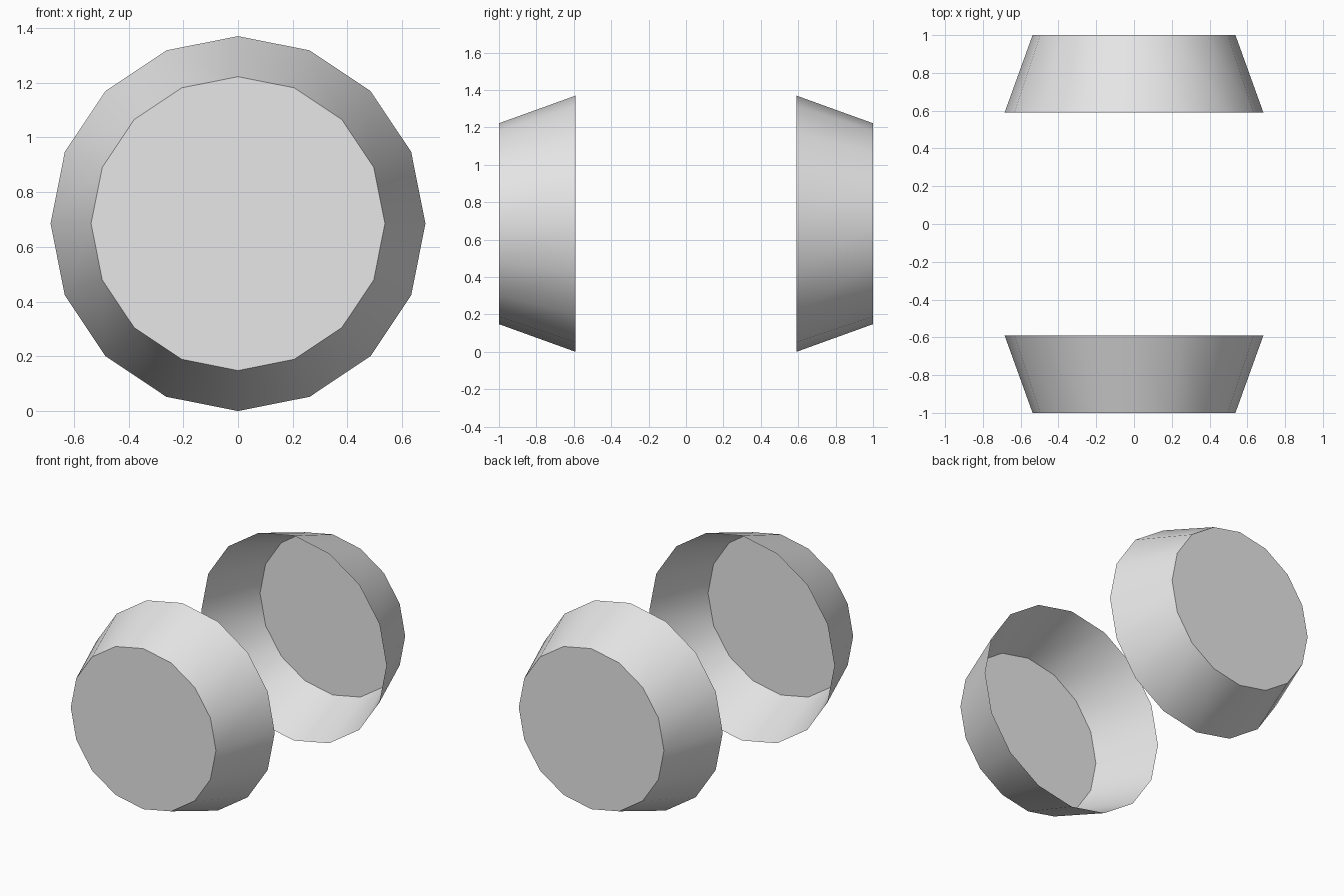
import bpy
import bmesh
from math import radians
from mathutils import Matrix

SIDES = 16
RIM_RADIUS, CAP_RADIUS = 0.685, 0.537
RIM_Y, CAP_Y = 0.59, 1.0
CENTRE_Z = 0.685

cube = bpy.data.objects.get("Cube")
if cube:
    bpy.data.objects.remove(cube, do_unlink=True)

grey = bpy.data.materials.new("light_grey")
grey.use_nodes = True
colour = (0.8, 0.8, 0.8, 1)
grey.diffuse_color = colour
grey.node_tree.nodes["Principled BSDF"].inputs["Base Color"].default_value = colour


def make_cup(name, side):
    """Tapered thin cup: closed at its outer end, open towards the middle."""
    depth = CAP_Y - RIM_Y
    bm = bmesh.new()
    bmesh.ops.create_cone(bm, cap_ends=True, segments=SIDES,
                          radius1=RIM_RADIUS, radius2=CAP_RADIUS, depth=depth)
    # Open the wide end
    rim = [f for f in bm.faces if f.normal.z < -0.9]
    bmesh.ops.delete(bm, geom=rim, context="FACES_ONLY")
    # Lay the axis along y, narrow end outwards
    place = (Matrix.Translation((0, side * (RIM_Y + CAP_Y) / 2, CENTRE_Z))
             @ Matrix.Rotation(radians(-90 * side), 4, "X"))
    bmesh.ops.transform(bm, matrix=place, verts=bm.verts)
    mesh = bpy.data.meshes.new(name)
    bm.to_mesh(mesh)
    bm.free()
    mesh.materials.append(grey)
    cup = bpy.data.objects.new(name, mesh)
    bpy.context.collection.objects.link(cup)
    # Smooth wall, sharp edge around the flat end
    bpy.ops.object.select_all(action="DESELECT")
    cup.select_set(True)
    bpy.context.view_layer.objects.active = cup
    bpy.ops.object.shade_smooth_by_angle(angle=radians(30))


make_cup("front_cup", -1)
make_cup("back_cup", 1)
